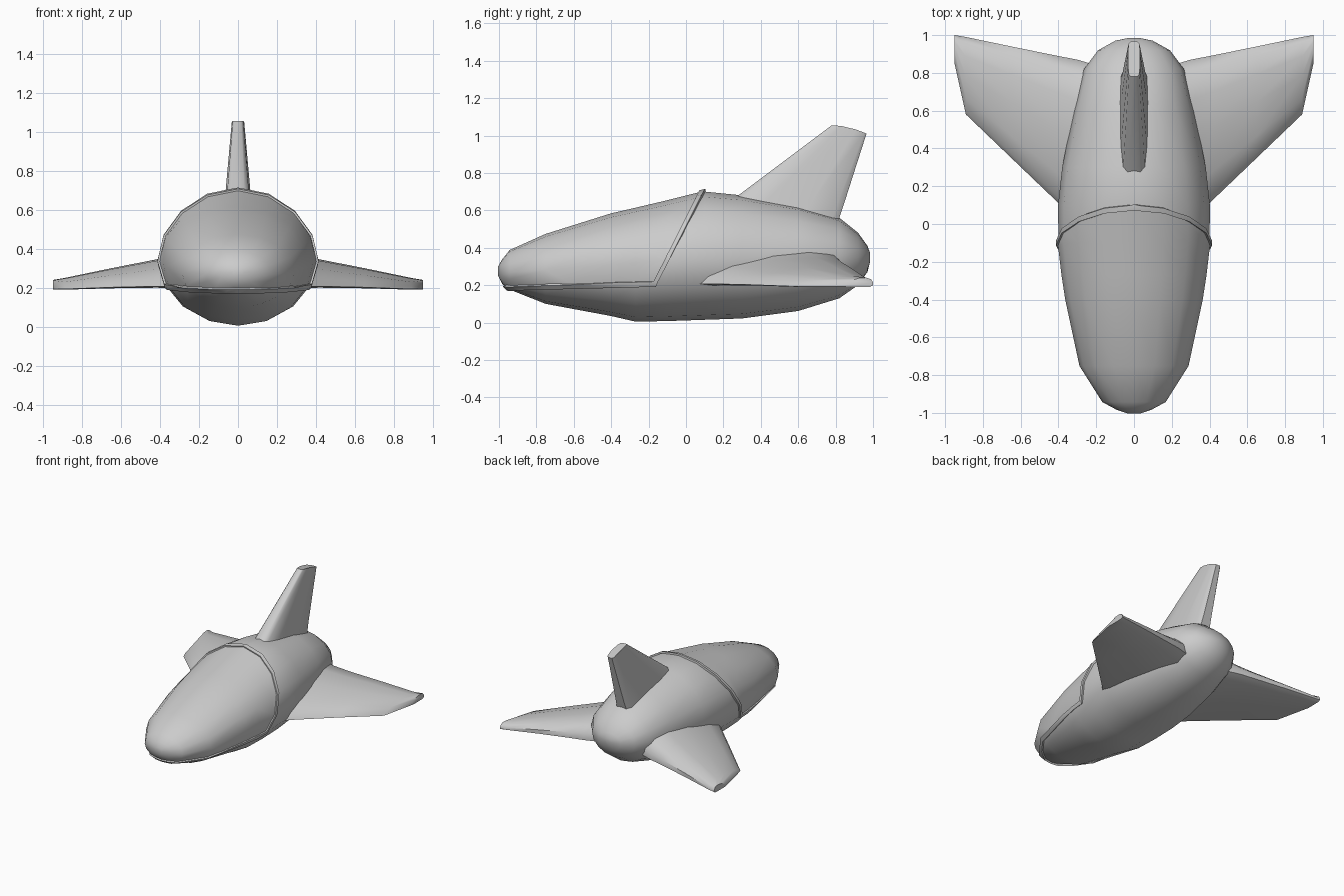
import bpy, bmesh, math
from mathutils import Vector

if "Cube" in bpy.data.objects:
    bpy.data.objects.remove(bpy.data.objects["Cube"])

# One plain grey for the whole craft
grey = bpy.data.materials.new("light_grey")
grey.use_nodes = True
colour = (0.6, 0.6, 0.6, 1)
grey.diffuse_color = colour
grey.node_tree.nodes["Principled BSDF"].inputs["Base Color"].default_value = colour


def loft(rings):
    """Skin a list of equal-length point rings and cap both ends."""
    bm = bmesh.new()
    rows = [[bm.verts.new(p) for p in ring] for ring in rings]
    n = len(rows[0])
    for a, b in zip(rows, rows[1:]):
        for i in range(n):
            j = (i + 1) % n
            bm.faces.new((a[i], a[j], b[j], b[i]))
    bm.faces.new(rows[0])
    bm.faces.new(rows[-1])
    bmesh.ops.recalc_face_normals(bm, faces=bm.faces)
    return bm


def finish(bm, name, angle, thickness=0):
    mesh = bpy.data.meshes.new(name)
    bm.to_mesh(mesh)
    bm.free()
    mesh.materials.append(grey)
    ob = bpy.data.objects.new(name, mesh)
    bpy.context.collection.objects.link(ob)
    bpy.ops.object.select_all(action='DESELECT')
    ob.select_set(True)
    bpy.context.view_layer.objects.active = ob
    if thickness:
        mod = ob.modifiers.new("thickness", 'SOLIDIFY')
        mod.thickness, mod.offset = thickness, 0
        bpy.ops.object.modifier_apply(modifier=mod.name)
    bpy.ops.object.shade_smooth_by_angle(angle=math.radians(angle))
    return ob


# Fuselage stations: y, half width, bottom, widest height, top
STATIONS = [
    (-1.0, .03, .25, .28, .30), (-.98, .09, .21, .28, .335),
    (-.94, .165, .175, .27, .385), (-.75, .285, .10, .28, .47),
    (-.4, .36, .035, .31, .58), (-.27, .38, .005, .32, .61),
    (-.1, .40, .008, .335, .65), (.1, .402, .015, .34, .70),
    (.3, .38, .022, .345, .68), (.6, .32, .062, .345, .625),
    (.82, .265, .13, .35, .56), (.92, .19, .20, .35, .48),
    (.97, .10, .27, .35, .41), (.985, .03, .33, .35, .37),
]


def body():
    rings = []
    for y, w, low, mid, top in STATIONS:
        ring = []
        for k in range(16):
            a = k * math.tau / 16
            s = math.sin(a)
            ring.append((w * math.cos(a), y, mid + s * (top - mid if s > 0 else mid - low)))
        rings.append(ring)
    return loft(rings)


finish(body(), "fuselage", 60)

# Canopy outline: a nearly level sill plane and a slanted rear plane
CORNER = Vector((0, -.16, .2))
SILL = Vector((0, -.025, 1)).normalized()
REAR = Vector((0, -.885, .465)).normalized()


def depth(p):
    return min((p - CORNER).dot(SILL), (p - CORNER).dot(REAR))


def canopy_part(low, high, grow):
    """Keep the part of the body lying between two insets of the outline."""
    bm = body()
    for n in (SILL, REAR):
        for d in (low, high):
            geom = bm.verts[:] + bm.edges[:] + bm.faces[:]
            bmesh.ops.bisect_plane(bm, geom=geom, plane_co=CORNER + n * d, plane_no=n)
    bm.normal_update()
    for v, n in [(v, v.normal.copy()) for v in bm.verts]:
        v.co += n * grow
    drop = [f for f in bm.faces
            if not low < depth(f.calc_center_median()) < high]
    bmesh.ops.delete(bm, geom=drop, context='FACES')
    return bm


finish(canopy_part(.02, 5, .004), "canopy", 60)
finish(canopy_part(0, .022, 0), "canopy_rim", 40, .028)

# Wing section: chord fraction, height fraction
WING = [(0, .05), (.04, .3), (.2, .65), (.5, .95), (.75, 1), (.92, .85),
        (1, .5), (1, .2), (.9, .02), (.5, 0), (.1, 0)]
# Wing stations: x, leading y, trailing y, bottom, top
SPANS = [(.2, -.08, .84, .19, .42), (.3, .01, .87, .198, .375),
         (.42, .13, .893, .2, .345), (.65, .35, .94, .197, .30),
         (.89, .58, .99, .19, .25), (.95, .85, 1.0, .19, .24)]
for side, sign in (("left", 1), ("right", -1)):
    rings = [[(sign * x, a + u * (b - a), lo + h * (hi - lo)) for u, h in WING]
             for x, a, b, lo, hi in SPANS]
    finish(loft(rings), side + "_wing", 50)

# Tail fin: half section as chord fraction, width fraction, mirrored across x
HALF = [(0, .5), (.06, .85), (.3, 1), (.7, 1), (.94, .9), (1, .55)]
FIN = HALF + [(u, -w) for u, w in reversed(HALF)]
# Fin stations: leading y and z, trailing y and z, half width
HEIGHTS = [(.11, .55, .80, .50, .085), (.28, .68, .84, .62, .066),
           (.78, 1.055, .965, 1.01, .032)]
rings = [[(w * s, y0 + u * (y1 - y0), z0 + u * (z1 - z0) + .04 * u * (1 - u))
          for u, s in FIN] for y0, z0, y1, z1, w in HEIGHTS]
finish(loft(rings), "tail_fin", 50)
